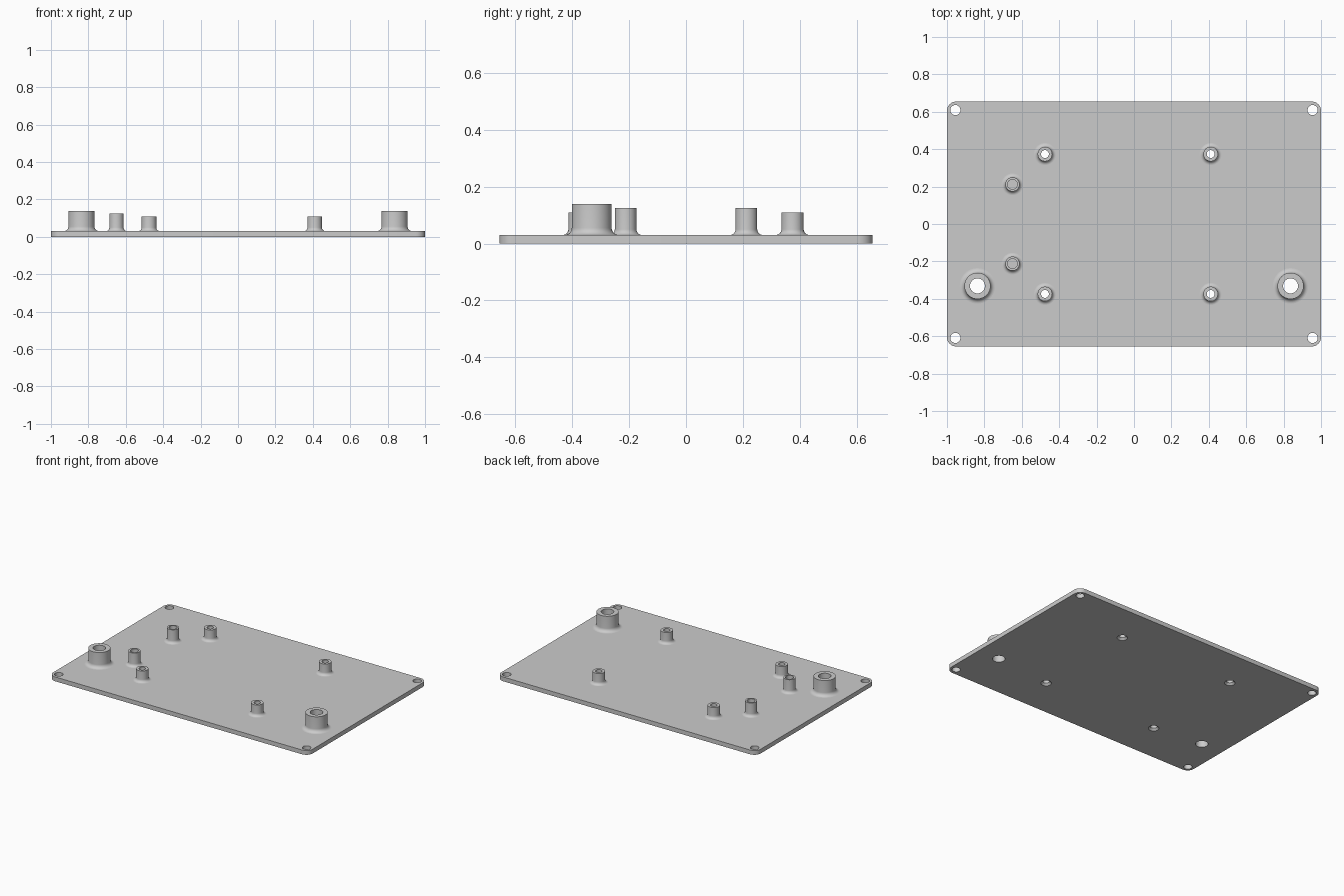
import bpy, bmesh, math
from mathutils import Matrix, Vector

cube = bpy.data.objects.get("Cube")
if cube:
    bpy.data.objects.remove(cube, do_unlink=True)

grey = bpy.data.materials.new("plain_grey")
grey.use_nodes = True
colour = (0.6, 0.6, 0.6, 1)
grey.diffuse_color = colour
grey.node_tree.nodes["Principled BSDF"].inputs["Base Color"].default_value = colour

T = 0.03            # plate thickness
WIDTH, DEPTH = 2.0, 1.31
SEGMENTS = 48


def add_lathe(bm, profile, x=0, y=0):
    """Revolve an (r, z) profile around a vertical axis at x, y."""
    part = bmesh.new()
    verts = [part.verts.new((r, 0, z)) for r, z in profile]
    edges = [part.edges.new(pair) for pair in zip(verts, verts[1:])]
    bmesh.ops.spin(part, geom=verts + edges, cent=(0, 0, 0), axis=(0, 0, 1),
                   angle=math.tau, steps=SEGMENTS, use_merge=False)
    bmesh.ops.remove_doubles(part, verts=part.verts, dist=1e-5)
    bmesh.ops.recalc_face_normals(part, faces=part.faces)
    bmesh.ops.translate(part, verts=part.verts, vec=(x, y, 0))
    mesh = bpy.data.meshes.new("lathe_temp")
    part.to_mesh(mesh)
    part.free()
    bm.from_mesh(mesh)
    bpy.data.meshes.remove(mesh)


def make_object(name, bm):
    mesh = bpy.data.meshes.new(name)
    bm.to_mesh(mesh)
    bm.free()
    mesh.materials.append(grey)
    obj = bpy.data.objects.new(name, mesh)
    bpy.context.collection.objects.link(obj)
    return obj


def select(obj):
    bpy.ops.object.select_all(action='DESELECT')
    obj.select_set(True)
    bpy.context.view_layer.objects.active = obj


def smooth(obj):
    select(obj)
    bpy.ops.object.shade_smooth_by_angle(angle=math.radians(30))


def boss(name, x, y, radius, bore, top, fillet, blind=False):
    """Tubular boss with a filleted foot; blind ones have a closed floor."""
    foot = T - 0.002
    profile = [(radius + fillet, foot)]
    for i in range(9):
        a = math.pi / 2 * i / 8
        profile.append((radius + fillet * (1 - math.sin(a)),
                        T + fillet * (1 - math.cos(a))))
    profile += [(radius, top), (bore, top)]
    if blind:
        profile += [(bore, T + 0.005), (0, T + 0.005), (0, foot)]
    else:
        profile += [(bore, foot)]
    profile.append(profile[0])
    bm = bmesh.new()
    add_lathe(bm, profile, x, y)
    smooth(make_object(name, bm))


# Positions
corners = [(sx * 0.955, sy * 0.609) for sx in (-1, 1) for sy in (-1, 1)]
standoffs = [(x, sy * 0.374) for x in (-0.476, 0.41) for sy in (-1, 1)]
pins = [(-0.65, sy * 0.212) for sy in (-1, 1)]
posts = [(sx * 0.837, -0.331) for sx in (-1, 1)]

# Base plate with rounded corners
bm = bmesh.new()
bmesh.ops.create_cube(bm, size=1, matrix=Matrix.Translation((0, 0, T / 2))
                      @ Matrix.Diagonal((WIDTH, DEPTH, T, 1)))
upright = [e for e in bm.edges
           if abs((e.verts[0].co - e.verts[1].co).normalized().z) > 0.9]
bmesh.ops.bevel(bm, geom=upright, offset=0.05, segments=10, profile=0.5,
                affect='EDGES')
plate = make_object("base_plate", bm)

# Drill tools for the corner, post and countersunk standoff holes
bm = bmesh.new()
low, high = -0.02, T + 0.02
for places, r in ((corners, 0.027), (posts, 0.04)):
    for x, y in places:
        add_lathe(bm, [(0, low), (r, low), (r, high), (0, high)], x, y)
for x, y in standoffs:
    add_lathe(bm, [(0, low), (0.034, low), (0.034, 0), (0.021, 0.013),
                   (0.021, high), (0, high)], x, y)
drill = make_object("drill_tools", bm)
drill.hide_render = True

cut = plate.modifiers.new("holes", 'BOOLEAN')
cut.operation = 'DIFFERENCE'
cut.solver = 'EXACT'
cut.object = drill
select(plate)
bpy.ops.object.modifier_apply(modifier=cut.name)
bpy.data.objects.remove(drill, do_unlink=True)
smooth(plate)

# Bosses
for i, (x, y) in enumerate(standoffs):
    boss(f"standoff_{i + 1}", x, y, 0.039, 0.021, 0.109, 0.02)
for i, (x, y) in enumerate(pins):
    boss(f"blind_boss_{i + 1}", x, y, 0.038, 0.026, 0.125, 0.02, blind=True)
for i, (x, y) in enumerate(posts):
    boss(f"large_post_{i + 1}", x, y, 0.07, 0.04, 0.139, 0.025)
